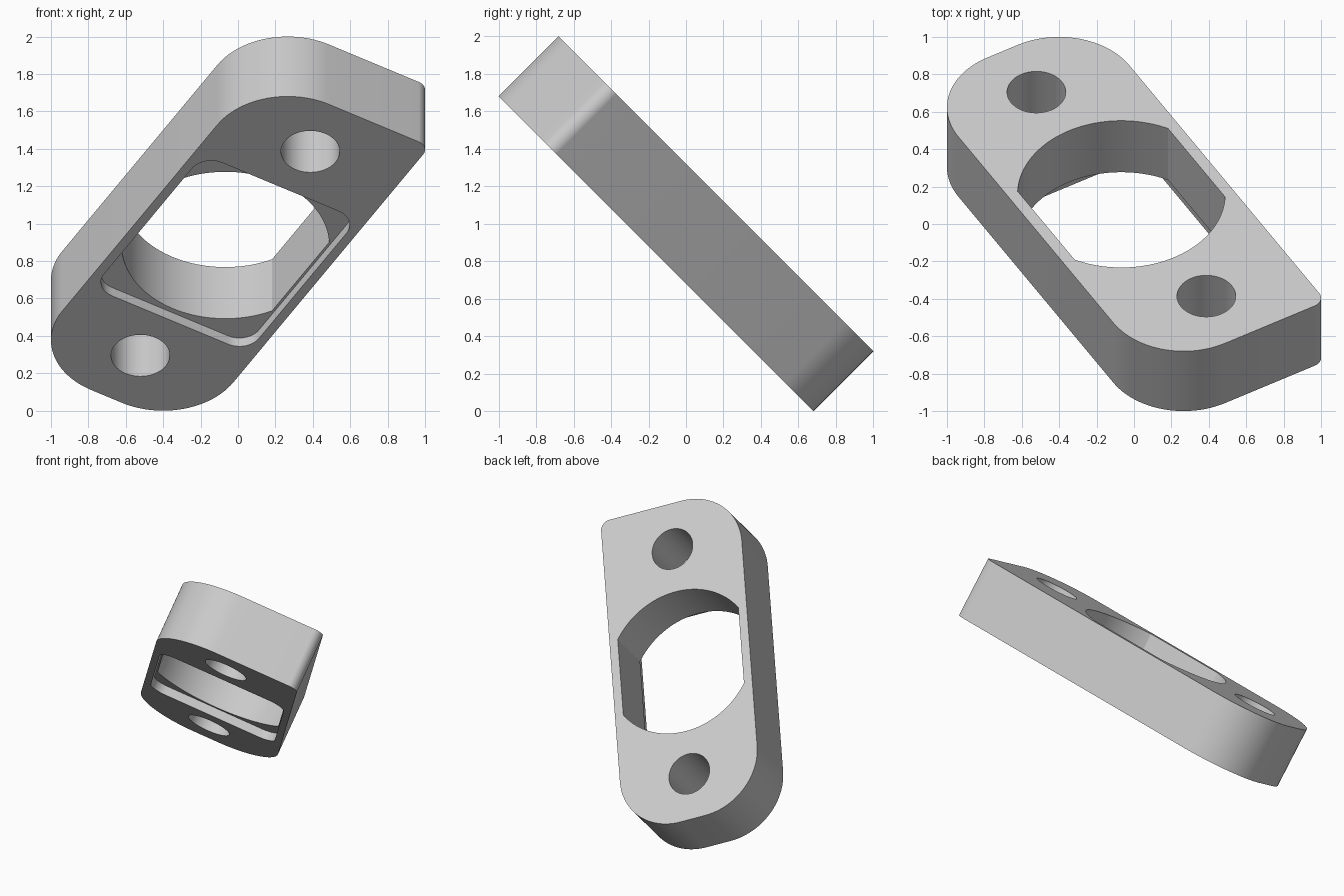
import bpy, bmesh
from math import pi, cos, sin, radians, acos
from mathutils import Matrix, Vector

if "Cube" in bpy.data.objects:
    bpy.data.objects.remove(bpy.data.objects["Cube"], do_unlink=True)

THICK = 0.4525
grey = bpy.data.materials.new("plain grey")
grey.use_nodes = True
grey.diffuse_color = (0.6, 0.6, 0.6, 1)
grey.node_tree.nodes["Principled BSDF"].inputs["Base Color"].default_value = (0.6, 0.6, 0.6, 1)


def arc(cx, cy, r, start, end, steps):
    return [(cx + r * cos(start + (end - start) * i / steps),
             cy + r * sin(start + (end - start) * i / steps)) for i in range(steps + 1)]


def rounded_rectangle(half_l, half_w, radii, steps=24):
    """Corner radii run counter-clockwise from (+, +)."""
    points = []
    for i, ((sx, sy), r) in enumerate(zip(((1, 1), (-1, 1), (-1, -1), (1, -1)), radii)):
        points += arc(sx * (half_l - r), sy * (half_w - r), r, i * pi / 2, (i + 1) * pi / 2, steps)
    return points


def prism(name, points, low, high):
    bm = bmesh.new()
    face = bm.faces.new([bm.verts.new((x, y, low)) for x, y in points])
    top = bmesh.ops.extrude_face_region(bm, geom=[face])["geom"]
    bmesh.ops.translate(bm, vec=Vector((0, 0, high - low)),
                        verts=[v for v in top if isinstance(v, bmesh.types.BMVert)])
    bmesh.ops.recalc_face_normals(bm, faces=bm.faces)
    mesh = bpy.data.meshes.new(name)
    bm.to_mesh(mesh)
    bm.free()
    mesh.materials.append(grey)
    obj = bpy.data.objects.new(name, mesh)
    bpy.context.collection.objects.link(obj)
    return obj


# Plate with three broad corners and one tight corner
plate = prism("flange_plate", rounded_rectangle(1.253, 0.531, (0.436, 0.436, 0.436, 0.07)),
              -THICK / 2, THICK / 2)

# Central bore: a circle flattened on both long sides
BORE, FLAT = 0.555, 0.467
half = pi / 2 - acos(FLAT / BORE)
bore = arc(0, 0, BORE, -half, half, 40) + arc(0, 0, BORE, pi - half, pi + half, 40)
cutters = [prism("bore_cutter", bore, -0.5, 0.5)]

# Bolt holes
for side in (-1, 1):
    cutters.append(prism("bolt_hole_cutter", arc(side * 0.895, 0, 0.157, 0, 2 * pi, 48)[:-1], -0.5, 0.5))

# Shallow pocket around the bore on the underside
cutters.append(prism("pocket_cutter", rounded_rectangle(0.583, 0.48, [0.12] * 4, 12),
                     THICK / 2 - 0.063, 0.5))

bpy.context.view_layer.objects.active = plate
for cutter in cutters:
    cutter.hide_render = True
    cut = plate.modifiers.new("cut", "BOOLEAN")
    cut.operation = "DIFFERENCE"
    cut.solver = "EXACT"
    cut.object = cutter
    bpy.ops.object.modifier_apply(modifier=cut.name)
    bpy.data.objects.remove(cutter, do_unlink=True)

# Turn the plate in its plane and tilt it
plate.data.transform(Matrix.Translation((-0.0675, 0, 1))
                     @ Matrix.Rotation(radians(135), 4, "X")
                     @ Matrix.Rotation(radians(59.5), 4, "Z"))
bpy.ops.object.select_all(action="DESELECT")
plate.select_set(True)
bpy.ops.object.shade_smooth_by_angle(angle=radians(30))
